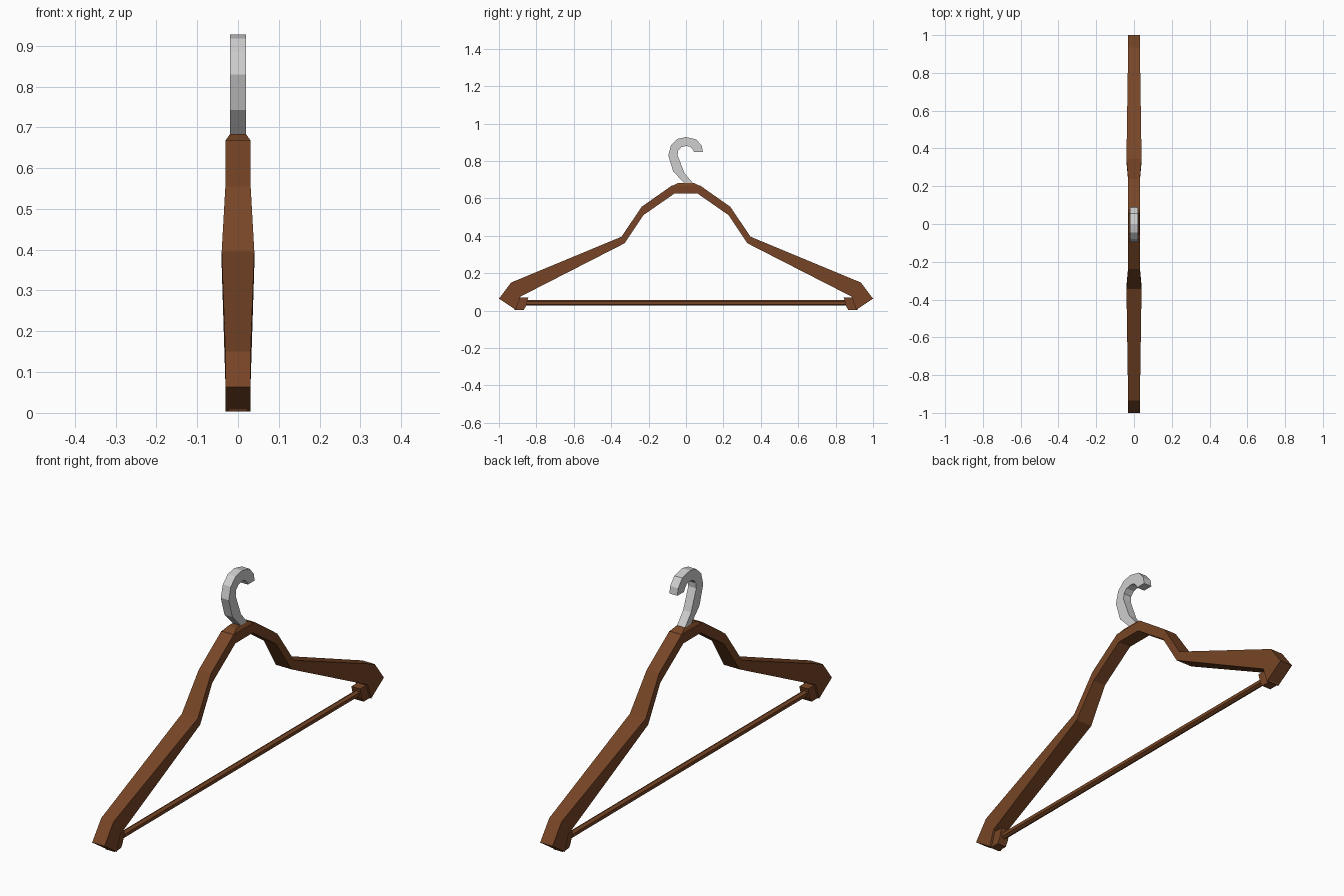
import bpy, bmesh, math
from mathutils import Vector

if "Cube" in bpy.data.objects:
    bpy.data.objects.remove(bpy.data.objects["Cube"])


def material(name, rgb):
    m = bpy.data.materials.new(name)
    m.diffuse_color = (*rgb, 1)
    m.use_nodes = True
    m.node_tree.nodes["Principled BSDF"].inputs["Base Color"].default_value = m.diffuse_color
    return m


WOOD = material("brown wood", (0.185, 0.06, 0.019))
METAL = material("light grey metal", (0.62, 0.62, 0.62))


def finish(name, bm, mat):
    bmesh.ops.recalc_face_normals(bm, faces=bm.faces)
    mesh = bpy.data.meshes.new(name)
    bm.to_mesh(mesh)
    bm.free()
    mesh.materials.append(mat)
    ob = bpy.data.objects.new(name, mesh)
    bpy.context.collection.objects.link(ob)
    return ob


def loft(name, rings, mat):
    """Skin a list of equal-length point rings and cap both ends."""
    bm = bmesh.new()
    vr = [[bm.verts.new(p) for p in r] for r in rings]
    n = len(vr[0])
    for a, b in zip(vr, vr[1:]):
        for i in range(n):
            j = (i + 1) % n
            bm.faces.new((a[i], a[j], b[j], b[i]))
    bm.faces.new(vr[0])
    bm.faces.new(vr[-1])
    return finish(name, bm, mat)


def plate(name, outline, w, mat):
    """Extrude a y-z outline to half width w on both sides of x = 0."""
    return loft(name, [[(x, y, z) for y, z in outline] for x in (-w, w)], mat)


# Shoulder frame: cross-sections (top y, z, bottom y, z, half width) for one side
half = [
    (0.075, 0.669, 0.063, 0.625, 0.031),
    (0.237, 0.555, 0.228, 0.510, 0.031),
    (0.345, 0.395, 0.328, 0.360, 0.040),
    (0.935, 0.150, 0.885, 0.075, 0.031),
    (1.000, 0.064, 0.910, 0.004, 0.031),
]
sections = [(-a, b, -c, d, w) for a, b, c, d, w in reversed(half)] + half
loft("shoulder_frame",
     [[(-w, a, b), (w, a, b), (w, c, d), (-w, c, d)] for a, b, c, d, w in sections], WOOD)

# Chamfered collar under the hook
loft("hook_collar",
     [[(-x, -y, z), (x, -y, z), (x, y, z), (-x, y, z)]
      for x, y, z in ((0.031, 0.075, 0.667), (0.02, 0.04, 0.683))], WOOD)

# Sockets holding the bar
for side, label in ((1, "right"), (-1, "left")):
    profile = [(0.915, 0.003), (0.868, 0.003), (0.855, 0.025), (0.843, 0.07),
               (0.90, 0.07), (0.94, 0.05)]
    plate("bar_socket_" + label, [(side * y, z) for y, z in profile], 0.022, WOOD)

# Trouser bar, six-sided
ring = [(0.015 * math.sin(k * math.pi / 3), 0.041 + 0.015 * math.cos(k * math.pi / 3))
        for k in range(6)]
loft("trouser_bar", [[(x, y, z) for x, z in ring] for y in (-0.87, 0.87)], WOOD)

# Flat metal hook: paired outer and inner edge points along the curve
outer = [(-0.005, 0.678), (-0.068, 0.743), (-0.095, 0.830), (-0.080, 0.885), (-0.045, 0.918),
         (0.0, 0.928), (0.055, 0.915), (0.085, 0.880), (0.090, 0.848)]
inner = [(0.040, 0.678), (-0.008, 0.735), (-0.045, 0.830), (-0.042, 0.856), (-0.025, 0.874),
         (0.0, 0.880), (0.022, 0.876), (0.036, 0.862), (0.043, 0.848)]
loft("hook", [[(-0.02, *o), (0.02, *o), (0.02, *i), (-0.02, *i)]
              for o, i in zip(outer, inner)], METAL)
